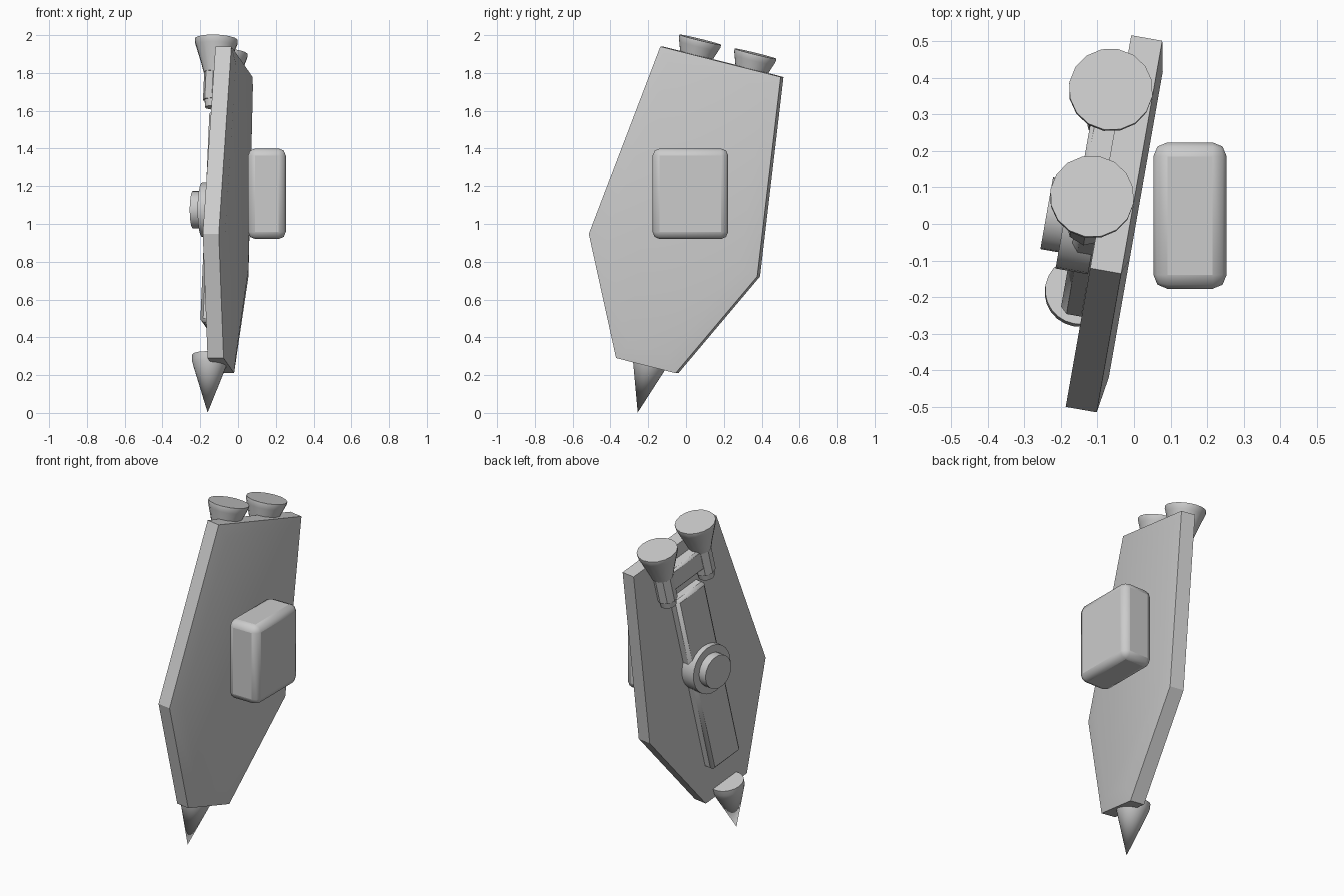
import bpy, bmesh
from math import radians, pi
from mathutils import Matrix, Vector

cube = bpy.data.objects.get("Cube")
if cube:
    bpy.data.objects.remove(cube, do_unlink=True)

grey = bpy.data.materials.new("light_grey")
grey.use_nodes = True
grey.diffuse_color = (0.6, 0.6, 0.6, 1)
grey.node_tree.nodes["Principled BSDF"].inputs["Base Color"].default_value = (0.6, 0.6, 0.6, 1)

# Leaning frame of the pack: x = thickness, y = width from the middle line, z = length
TILT = (Matrix.Translation((0, 0, 1)) @ Matrix.Rotation(radians(-10), 4, 'Z')
        @ Matrix.Rotation(radians(-14), 4, 'X') @ Matrix.Translation((0, -0.03, 0)))


def finish(name, bm, matrix=TILT, bevel=0, segments=1):
    bmesh.ops.recalc_face_normals(bm, faces=bm.faces)
    mesh = bpy.data.meshes.new(name)
    bm.to_mesh(mesh)
    bm.free()
    mesh.transform(matrix)
    mesh.materials.append(grey)
    obj = bpy.data.objects.new(name, mesh)
    bpy.context.collection.objects.link(obj)
    if bevel:
        mod = obj.modifiers.new("Bevel", 'BEVEL')
        mod.width, mod.segments = bevel, segments
    bpy.ops.object.select_all(action='DESELECT')
    obj.select_set(True)
    bpy.context.view_layer.objects.active = obj
    bpy.ops.object.shade_smooth_by_angle(angle=radians(30))
    return obj


def box(name, low, high, **options):
    low, high = Vector(low), Vector(high)
    bm = bmesh.new()
    bmesh.ops.create_cube(bm, size=1)
    bmesh.ops.scale(bm, vec=high - low, verts=bm.verts)
    bmesh.ops.translate(bm, vec=(low + high) / 2, verts=bm.verts)
    return finish(name, bm, **options)


def turned(name, profile, place, sides=16):
    """Closed solid turned about z from (radius, height) pairs."""
    bm = bmesh.new()
    spine = [bm.verts.new((r, 0, z)) for r, z in profile]
    edges = [bm.edges.new(pair) for pair in zip(spine, spine[1:])]
    bmesh.ops.spin(bm, geom=spine + edges, axis=(0, 0, 1), cent=(0, 0, 0),
                   steps=sides, angle=2 * pi)
    bmesh.ops.remove_doubles(bm, verts=bm.verts, dist=0.0005)
    return finish(name, bm, TILT @ place)


# Six-sided back plate, gently raised on its inner face
bm = bmesh.new()
half = [(0.333, 0.878), (0.466, -0.178), (0.165, -0.78)]
outline = half + [(-y, z) for y, z in reversed(half)]
face = bm.faces.new([bm.verts.new((-0.097, y, z)) for y, z in outline])
new = bmesh.ops.extrude_face_region(bm, geom=[face])["geom"]
bmesh.ops.translate(bm, vec=(0.086, 0, 0),
                    verts=[v for v in new if isinstance(v, bmesh.types.BMVert)])
bmesh.ops.recalc_face_normals(bm, faces=bm.faces)
inner = max(bm.faces, key=lambda f: f.calc_center_median().x)
bmesh.ops.inset_region(bm, faces=[inner], thickness=0.1, depth=0.016)
finish("back_plate", bm)

# Rounded block standing off the inner face
box("inner_block", (0.053, -0.177, 0.92), (0.253, 0.223, 1.4),
    matrix=Matrix.Identity(4), bevel=0.038, segments=2)

# Long raised strip and the round boss on it
box("raised_strip", (-0.157, -0.115, -0.57), (-0.08, 0.115, 0.59), bevel=0.018)
sideways = Matrix.Translation((0, 0, 0.07)) @ Matrix.Rotation(-pi / 2, 4, 'Y')
turned("round_boss", [(0, 0.1), (0.145, 0.1), (0.145, 0.19), (0.1, 0.19),
                      (0.1, 0.24), (0, 0.24)], sideways, 24)

# Pair of nozzles on faceted mounts, joined by a bar
for side, label in ((-1, "front"), (1, "rear")):
    place = Matrix.Translation((-0.126, side * 0.153, 0))
    turned(label + "_nozzle", [(0, 0.78), (0.06, 0.78), (0.075, 0.83), (0.108, 0.925),
                               (0.115, 0.945), (0.115, 0.96), (0, 0.96)], place)
    turned(label + "_nozzle_mount", [(0, 0.63), (0.058, 0.63), (0.058, 0.8), (0, 0.8)], place, 8)
    turned(label + "_nozzle_foot", [(0, 0.59), (0.045, 0.59), (0.05, 0.64), (0, 0.64)], place)
box("nozzle_bar", (-0.165, -0.14, 0.67), (-0.08, 0.14, 0.8), bevel=0.012)

# Pointed spike at the bottom
turned("bottom_spike", [(0, -1.036), (0.09, -0.775), (0.095, -0.755),
                        (0.095, -0.725), (0, -0.725)],
       Matrix.Translation((-0.114, 0, 0)), 24)
